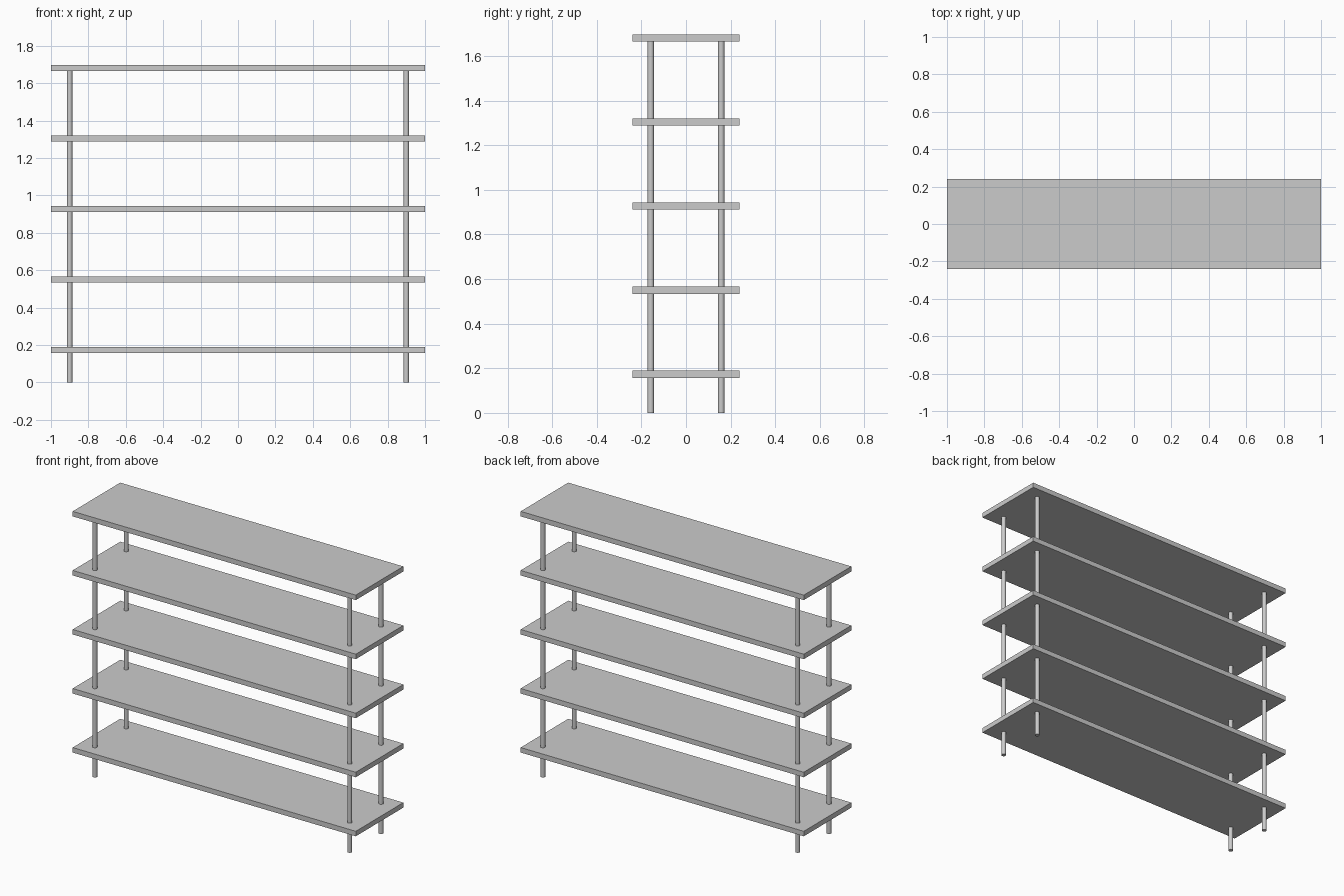
import bpy

if "Cube" in bpy.data.objects:
    bpy.data.objects.remove(bpy.data.objects["Cube"])

SHELF_T = 0.032      # shelf thickness
TOP_Z = 1.697        # upper face of the top shelf
STEP = 0.377         # shelf spacing
POST_R = 0.0145
POST_H = TOP_Z - SHELF_T


def add_shelf(name, z_top):
    bpy.ops.mesh.primitive_cube_add(size=1, location=(0, 0, z_top - SHELF_T / 2))
    ob = bpy.context.object
    ob.name = name
    ob.scale = (2.0, 0.48, SHELF_T)
    bpy.ops.object.transform_apply(location=False, rotation=False, scale=True)


def add_post(name, x, y):
    bpy.ops.mesh.primitive_cylinder_add(vertices=16, radius=POST_R, depth=POST_H,
                                        location=(x, y, POST_H / 2))
    bpy.context.object.name = name
    bpy.ops.object.shade_smooth_by_angle()


# Five evenly spaced shelves, bottom to top
for i in range(5):
    add_shelf(f"shelf_{i + 1}", TOP_Z - (4 - i) * STEP)

# Four round posts running from the floor to the underside of the top shelf
for side, x in (("left", -0.9), ("right", 0.9)):
    for end, y in (("front", -0.158), ("back", 0.158)):
        add_post(f"{end}_{side}_post", x, y)
